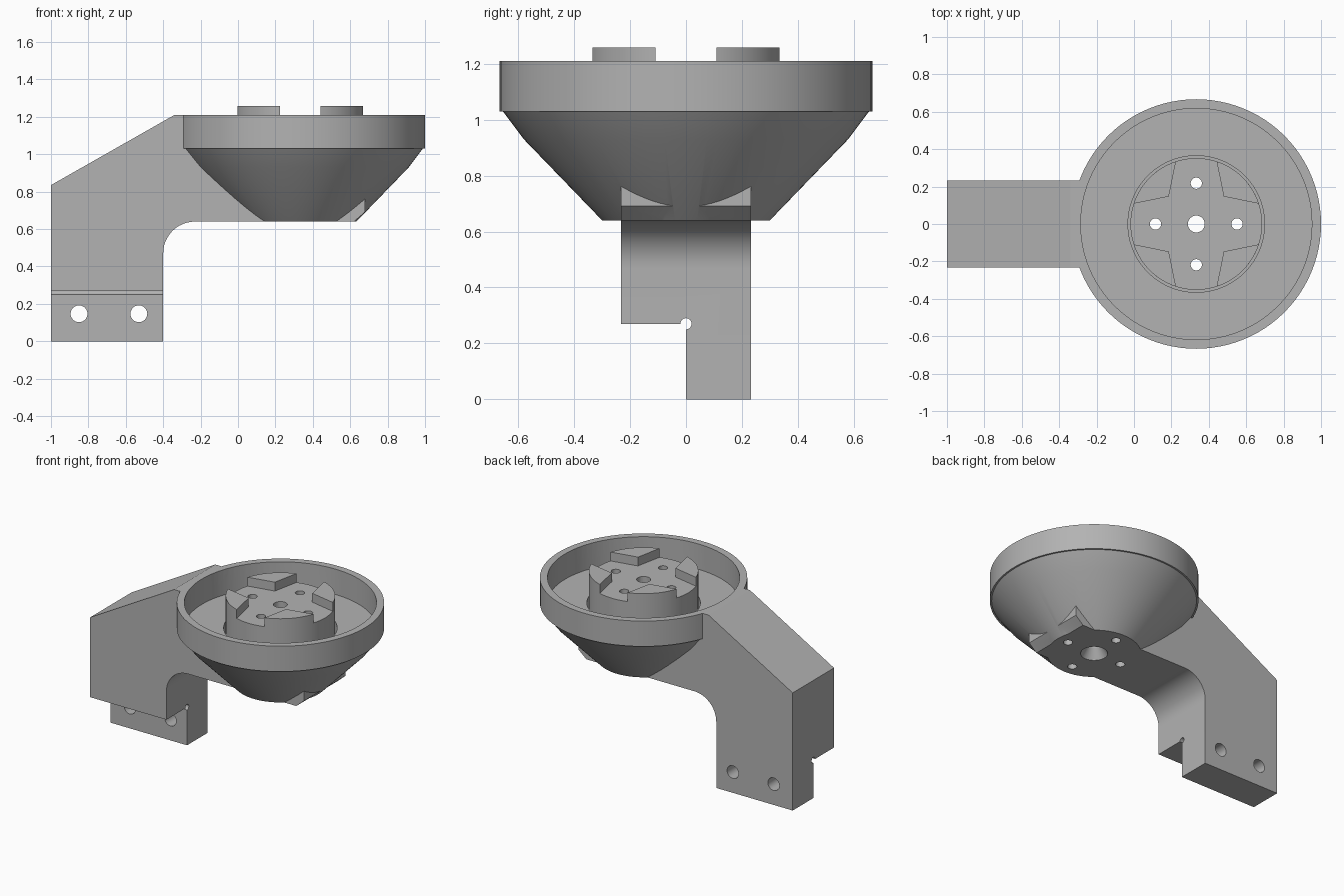
import bpy, bmesh
from math import sin, cos, pi, radians
from mathutils import Matrix, Vector

if "Cube" in bpy.data.objects:
    bpy.data.objects.remove(bpy.data.objects["Cube"], do_unlink=True)

CX = 0.333          # bowl axis
HALF = 0.232        # half width of the arm
BOSS_TOP = 1.195

grey = bpy.data.materials.new("plain grey")
grey.use_nodes = True
grey.diffuse_color = (0.45, 0.45, 0.45, 1)
grey.node_tree.nodes["Principled BSDF"].inputs["Base Color"].default_value = (0.45, 0.45, 0.45, 1)


def finish(bm, name):
    bmesh.ops.recalc_face_normals(bm, faces=bm.faces)
    mesh = bpy.data.meshes.new(name)
    bm.to_mesh(mesh)
    bm.free()
    mesh.materials.append(grey)
    ob = bpy.data.objects.new(name, mesh)
    bpy.context.collection.objects.link(ob)
    return ob


def extrude(points, vec, name):
    bm = bmesh.new()
    face = bm.faces.new([bm.verts.new(p) for p in points])
    ext = bmesh.ops.extrude_face_region(bm, geom=[face], use_keep_orig=True)
    moved = [v for v in ext["geom"] if isinstance(v, bmesh.types.BMVert)]
    bmesh.ops.translate(bm, vec=vec, verts=moved)
    return finish(bm, name)


def lathe(profile, name, steps=96):
    # profile of (radius, height) turned about the bowl axis
    bm = bmesh.new()
    vs = [bm.verts.new((CX + r, 0, z)) for r, z in profile]
    es = [bm.edges.new(p) for p in zip(vs, vs[1:])]
    bmesh.ops.spin(bm, geom=vs + es, cent=(CX, 0, 0), axis=(0, 0, 1),
                   angle=2 * pi, steps=steps, use_duplicate=False)
    bmesh.ops.remove_doubles(bm, verts=bm.verts, dist=1e-4)
    return finish(bm, name)


def rod(start, end, r, name):
    a, b = Vector(start), Vector(end)
    turn = (b - a).to_track_quat("Z", "Y").to_matrix().to_4x4()
    bm = bmesh.new()
    bmesh.ops.create_cone(bm, cap_ends=True, segments=32, radius1=r, radius2=r,
                          depth=(b - a).length,
                          matrix=Matrix.Translation((a + b) / 2) @ turn)
    return finish(bm, name)


def select(ob):
    bpy.ops.object.select_all(action="DESELECT")
    ob.select_set(True)
    bpy.context.view_layer.objects.active = ob


def combine(target, tool, operation):
    select(target)
    mod = target.modifiers.new(operation.lower(), "BOOLEAN")
    mod.operation, mod.object, mod.solver = operation, tool, "EXACT"
    bpy.ops.object.modifier_apply(modifier=mod.name)
    bpy.data.objects.remove(tool, do_unlink=True)


# Bowl: conical underside with a straight rim
body = lathe([(0, 0.64), (0.3, 0.64), (0.58, 0.93), (0.655, 1.03), (0.667, 1.03),
              (0.667, 1.21), (0, 1.21)], "bowl_and_arm")

# Arm: side profile with a rounded inner corner
R = 0.17
fillet = [(-0.4 + R - R * cos(t), 0.64 - R + R * sin(t))
          for t in (i * pi / 24 for i in range(13))]
side = [(-1, 0), (-0.4, 0)] + fillet + [
    (0.62, 0.64), (0.68, 0.692), (0.68, 0.8), (0, 1.0), (-0.2, 1.21), (-0.34, 1.21), (-1, 0.835)]
arm = extrude([(x, -HALF, z) for x, z in side], (0, 2 * HALF, 0), "arm")
combine(body, arm, "UNION")

# Bowl interior, leaving the central boss and a thin groove around it
combine(body, lathe([(0, BOSS_TOP), (0.352, BOSS_TOP), (0.352, 0.95), (0.365, 0.95),
                     (0.365, 1.03), (0.618, 1.03), (0.618, 1.3), (0, 1.3)],
                    "cavity_cutter"), "DIFFERENCE")

# Clamp step: half the foot removed, with a relief groove at the corner
step = extrude([(-1.1, -0.4, -0.1), (-0.3, -0.4, -0.1), (-0.3, 0, -0.1), (-1.1, 0, -0.1)],
               (0, 0, 0.37), "step_cutter")
combine(body, step, "DIFFERENCE")
combine(body, rod((-1.1, 0, 0.27), (-0.3, 0, 0.27), 0.02, "relief_cutter"), "DIFFERENCE")

# Mounting holes through the foot
for x in (-0.85, -0.53):
    combine(body, rod((x, -0.5, 0.147), (x, 0.5, 0.147), 0.045, "mount_cutter"), "DIFFERENCE")

# Countersunk centre hole and four screw holes
combine(body, lathe([(0, 0.6), (0.087, 0.6), (0.087, 0.645), (0.045, 0.71), (0.045, 1.3),
                     (0, 1.3)], "centre_cutter", 32), "DIFFERENCE")
for i in range(4):
    x, y = CX + 0.218 * cos(i * pi / 2), 0.218 * sin(i * pi / 2)
    combine(body, rod((x, y, 0.5), (x, y, 1.4), 0.03, "screw_cutter"), "DIFFERENCE")

# Four raised wedge tabs on the boss
parts = [body]
wedge = [(0.147, 0.147)] + [(0.352 * cos(radians(a)), 0.352 * sin(radians(a)))
                            for a in range(18, 73, 3)]
for i in range(4):
    turn = Matrix.Rotation(i * pi / 2, 3, "Z")
    pts = [turn @ Vector((x, y, 0)) + Vector((CX, 0, BOSS_TOP)) for x, y in wedge]
    parts.append(extrude(pts, (0, 0, 0.063), f"boss_tab_{i + 1}"))

for ob in parts:
    select(ob)
    bpy.ops.object.shade_smooth_by_angle(angle=radians(25))
